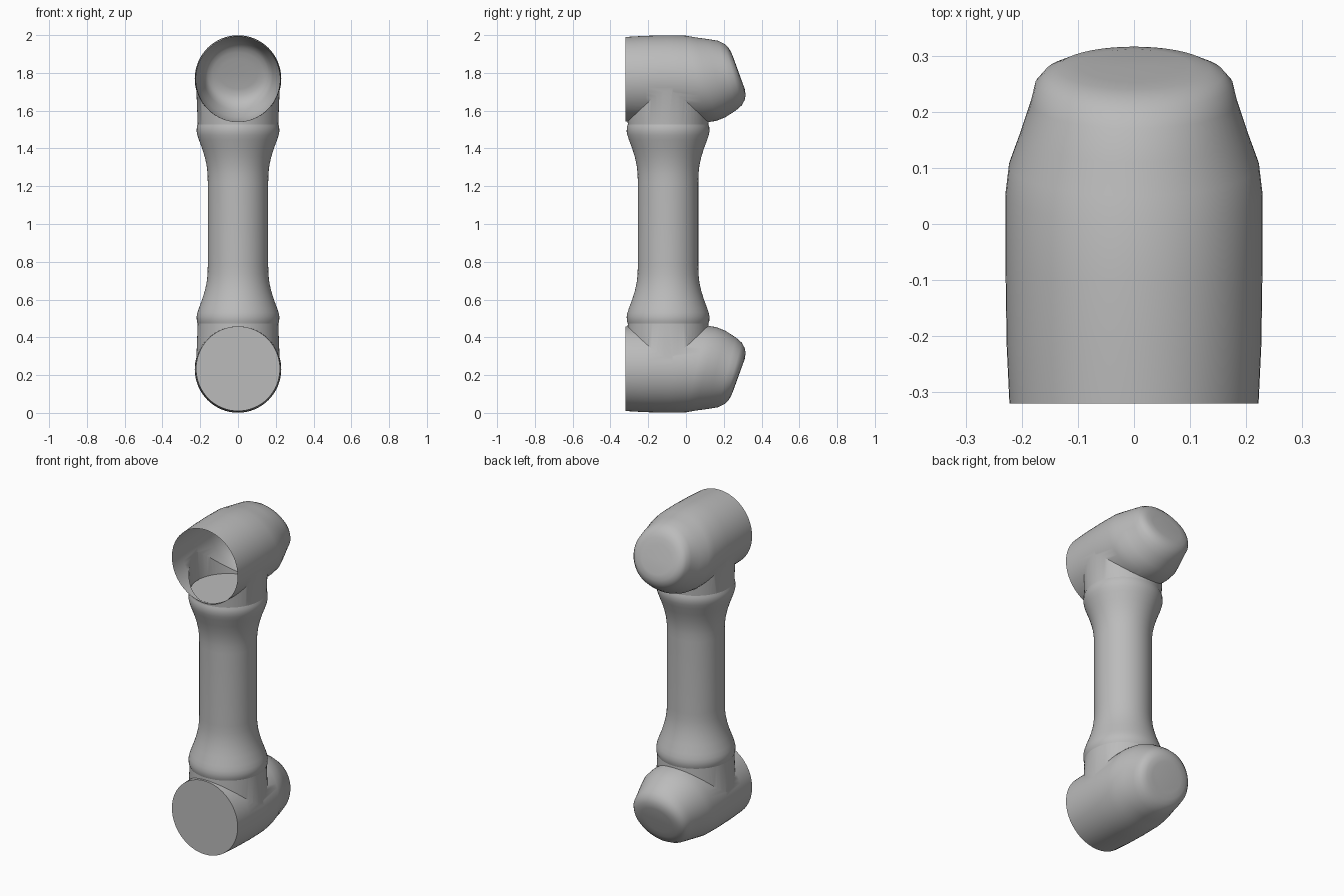
import bpy
import bmesh
from math import cos, sin, pi, radians

if "Cube" in bpy.data.objects:
    bpy.data.objects.remove(bpy.data.objects["Cube"], do_unlink=True)

SIDES = 64
TUBE_Y = -0.095
HEIGHT = 2.0

grey = bpy.data.materials.new("light grey")
grey.use_nodes = True
colour = (0.5, 0.5, 0.5, 1)
grey.diffuse_color = colour
grey.node_tree.nodes["Principled BSDF"].inputs["Base Color"].default_value = colour


def loft(name, rings):
    """Skin a stack of rings, each a function of angle, and close both ends."""
    bm = bmesh.new()
    loops = [[bm.verts.new(ring(2 * pi * i / SIDES)) for i in range(SIDES)] for ring in rings]
    for a, b in zip(loops, loops[1:]):
        for i in range(SIDES):
            j = (i + 1) % SIDES
            bm.faces.new((a[i], a[j], b[j], b[i]))
    bm.faces.new(loops[0])
    bm.faces.new(loops[-1])
    bmesh.ops.recalc_face_normals(bm, faces=bm.faces)
    mesh = bpy.data.meshes.new(name)
    bm.to_mesh(mesh)
    bm.free()
    return add_object(name, mesh)


def add_object(name, mesh):
    obj = bpy.data.objects.new(name, mesh)
    bpy.context.collection.objects.link(obj)
    mesh.materials.clear()
    mesh.materials.append(grey)
    return obj


def level_ring(r, z):
    return lambda t: (r * cos(t), TUBE_Y + r * sin(t), z)


def tilted_ring(y0, z0, y1, z1, w):
    """Ellipse through a bottom point, a top point and half-width w."""
    return lambda t: (w * cos(t),
                      (y0 + y1) / 2 + (y1 - y0) / 2 * sin(t),
                      (z0 + z1) / 2 + (z1 - z0) / 2 * sin(t))


def smooth(obj, angle):
    bpy.ops.object.select_all(action='DESELECT')
    obj.select_set(True)
    bpy.context.view_layer.objects.active = obj
    bpy.ops.object.shade_smooth_by_angle(angle=radians(angle))


# Tube with flared ends and collars, symmetric about mid height
half = [(0.208, 0.46), (0.218, 0.485), (0.219, 0.51), (0.215, 0.53), (0.207, 0.555),
        (0.19, 0.6), (0.176, 0.645), (0.166, 0.69), (0.161, 0.735), (0.16, 0.78)]
profile = half + [(r, HEIGHT - z) for r, z in reversed(half)]
tube = loft("link_tube", [level_ring(r, z) for r, z in profile])
smooth(tube, 40)

# Lower joint housing: barrel along y running into a tilted, rounded back cap
housing_rings = [
    (-0.32, 0.010, -0.32, 0.458, 0.222),
    (-0.22, 0.004, -0.21, 0.460, 0.227),
    (-0.10, 0.001, -0.05, 0.462, 0.229),
    (0.00, 0.003, 0.11, 0.462, 0.229),
    (0.05, 0.012, 0.16, 0.454, 0.223),
    (0.11, 0.020, 0.21, 0.434, 0.203),
    (0.17, 0.030, 0.265, 0.398, 0.184),
    (0.205, 0.047, 0.295, 0.372, 0.176),
    (0.226, 0.068, 0.310, 0.345, 0.160),
    (0.240, 0.092, 0.316, 0.318, 0.135),
    (0.253, 0.125, 0.311, 0.285, 0.100),
]
lower = loft("lower_housing", [tilted_ring(*r) for r in housing_rings])

# Neck joining barrel and tube
neck = loft("neck_helper", [level_ring(0.222, 0.25), level_ring(0.212, 0.5)])
union = lower.modifiers.new("join_neck", 'BOOLEAN')
union.operation = 'UNION'
union.solver = 'EXACT'
union.object = neck
bpy.context.view_layer.update()
joined = bpy.data.meshes.new_from_object(
    lower.evaluated_get(bpy.context.evaluated_depsgraph_get()))
lower.modifiers.clear()
lower.data = joined
joined.materials.clear()
joined.materials.append(grey)
bpy.data.objects.remove(neck, do_unlink=True)

# Upper joint housing: flipped copy with an open front
bm = bmesh.new()
bm.from_mesh(joined)
for v in bm.verts:
    v.co.z = HEIGHT - v.co.z
bmesh.ops.reverse_faces(bm, faces=bm.faces)
front = [f for f in bm.faces if f.calc_center_median().y < -0.3195]
bmesh.ops.delete(bm, geom=front, context='FACES')
upper_mesh = bpy.data.meshes.new("upper_housing")
bm.to_mesh(upper_mesh)
bm.free()
upper = add_object("upper_housing", upper_mesh)

for part in (lower, upper):
    smooth(part, 35)
